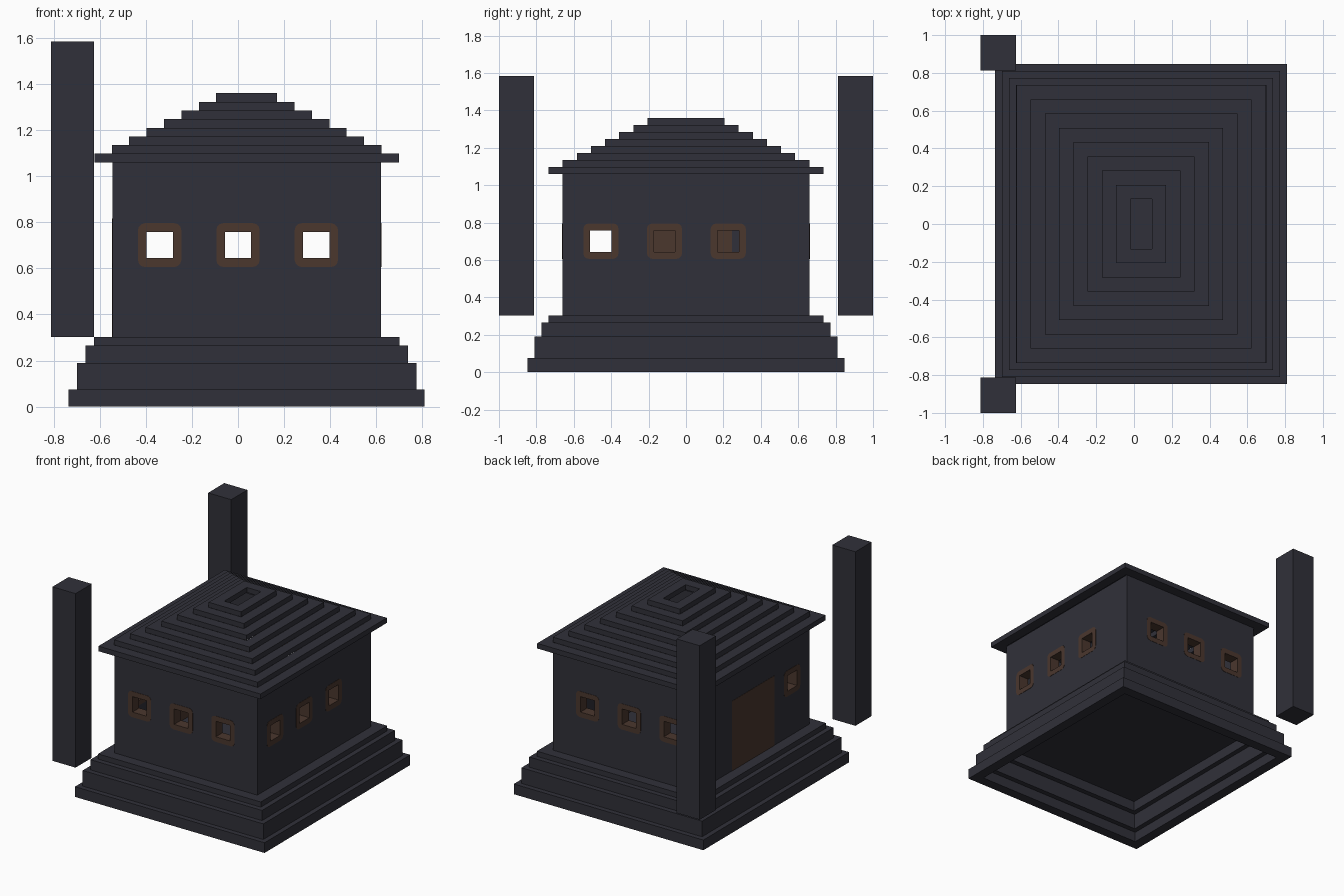
import bpy, bmesh, math
from mathutils import Matrix, Euler

cube = bpy.data.objects.get("Cube")
if cube:
    bpy.data.objects.remove(cube, do_unlink=True)


def material(name, rgb):
    m = bpy.data.materials.new(name)
    m.use_nodes = True
    m.diffuse_color = (*rgb, 1)
    m.node_tree.nodes["Principled BSDF"].inputs["Base Color"].default_value = (*rgb, 1)
    return m


STONE = material("dark stone", (0.030, 0.030, 0.041))
WOOD = material("brown wood", (0.069, 0.038, 0.027))


def rect(hx, hy, r=0.0, steps=3):
    """Outline of a rectangle with optional rounded corners."""
    if r == 0:
        return [(-hx, -hy), (hx, -hy), (hx, hy), (-hx, hy)]
    pts = []
    for i, (sx, sy) in enumerate([(1, 1), (-1, 1), (-1, -1), (1, -1)]):
        for k in range(steps + 1):
            a = math.pi / 2 * (i + k / steps)
            pts.append((sx * (hx - r) + r * math.cos(a), sy * (hy - r) + r * math.sin(a)))
    return pts


def slab(name, loops, depth, loc, mat, rot=(0, 0, 0)):
    """Extruded flat shape: first loop is the outline, a second one is a hole."""
    cu = bpy.data.curves.new(name, 'CURVE')
    cu.dimensions = '2D'
    cu.fill_mode = 'BOTH'
    cu.extrude = depth / 2
    for pts in loops:
        sp = cu.splines.new('POLY')
        sp.points.add(len(pts) - 1)
        for p, (x, y) in zip(sp.points, pts):
            p.co = (x, y, 0, 1)
        sp.use_cyclic_u = True
    tmp = bpy.data.objects.new(name + "_outline", cu)
    bpy.context.collection.objects.link(tmp)
    dg = bpy.context.evaluated_depsgraph_get()
    me = bpy.data.meshes.new_from_object(tmp.evaluated_get(dg))
    bpy.data.objects.remove(tmp, do_unlink=True)
    bm = bmesh.new()
    bm.from_mesh(me)
    bmesh.ops.remove_doubles(bm, verts=bm.verts, dist=1e-5)
    bmesh.ops.dissolve_limit(bm, angle_limit=0.01, verts=bm.verts, edges=bm.edges)
    bmesh.ops.recalc_face_normals(bm, faces=bm.faces)
    bm.transform(Matrix.Translation(loc) @ Euler(rot).to_matrix().to_4x4())
    bm.to_mesh(me)
    bm.free()
    for f in me.polygons:
        f.use_smooth = False
        f.material_index = 0
    me.materials.clear()
    me.materials.append(mat)
    me.name = name
    ob = bpy.data.objects.new(name, me)
    bpy.context.collection.objects.link(ob)
    return ob


CX = 0.0375      # building centre in x
T = 0.075        # thickness of walls and rings


def ring(name, hx, hy, z0, z1, hollow=True):
    loops = [rect(hx, hy)] + ([rect(hx - T, hy - T)] if hollow else [])
    return slab(name, loops, z1 - z0, (CX, 0, (z0 + z1) / 2), STONE)


# Stepped base: hollow rings closed by the floor
heights = [0, 0.075, 0.19, 0.265, 0.303]
for i in range(4):
    ring("floor" if i == 3 else f"base_step_{i + 1}", 0.7725 - 0.0365 * i,
         0.848 - 0.0375 * i, heights[i], heights[i + 1], hollow=i < 3)

# Walls
WX, WY, Z0, Z1 = 0.5825, 0.66, 0.303, 1.06
walls = ring("walls", WX, WY, Z0, Z1)

# Stepped roof rings, open at the top
for i in range(8):
    ring("eave" if i == 0 else f"roof_step_{i}", 0.6605 - 0.0755 * i, 0.735 - 0.0755 * i,
         Z1 + 0.0375 * i, Z1 + 0.0375 * (i + 1))

# Windows and door set into the walls
FACE_Y = (math.pi / 2, 0, 0)
FACE_X = (math.pi / 2, 0, math.pi / 2)
WZ = 0.701
openings = []
for x in (-0.34, 0, 0.34):
    openings.append(("front_window", (x, -WY + T / 2, WZ), FACE_Y))
    openings.append(("back_window", (x, WY - T / 2, WZ), FACE_Y))
for y in (-0.455, -0.115, 0.226):
    openings.append(("left_window", (CX + WX - T / 2, y, WZ), FACE_X))
openings.append(("right_window", (CX - WX + T / 2, -0.455, WZ), FACE_X))

cutters = []
outer, inner = rect(0.094, 0.095, 0.03), rect(0.057, 0.057)
for name, loc, rot in openings:
    slab(name + "_frame", [outer, inner], T + 0.004, loc, WOOD, rot)
    cutters.append(slab("window_cutter", [outer], T * 1.6, loc, STONE, rot))

door_loc = (CX - WX + T / 2, -0.003, (Z0 + 0.817) / 2)
door_half = (0.248, (0.817 - Z0) / 2)
slab("door", [rect(*door_half)], T + 0.004, door_loc, WOOD, FACE_X)
cutters.append(slab("door_cutter", [rect(door_half[0], door_half[1] - 0.004)],
                    T * 1.6, door_loc, STONE, FACE_X))

for c in cutters:
    c.hide_render = True
    mod = walls.modifiers.new("opening", 'BOOLEAN')
    mod.operation = 'DIFFERENCE'
    mod.solver = 'EXACT'
    mod.object = c
dg = bpy.context.evaluated_depsgraph_get()
cut_mesh = bpy.data.meshes.new_from_object(walls.evaluated_get(dg))
walls.modifiers.clear()
walls.data = cut_mesh
for c in cutters:
    bpy.data.objects.remove(c, do_unlink=True)

# Two free-floating square pillars
for side, s in (("front", -1), ("back", 1)):
    slab(side + "_pillar", [rect(0.094, 0.094)], 1.282, (-0.718, s * 0.906, 0.944), STONE)
